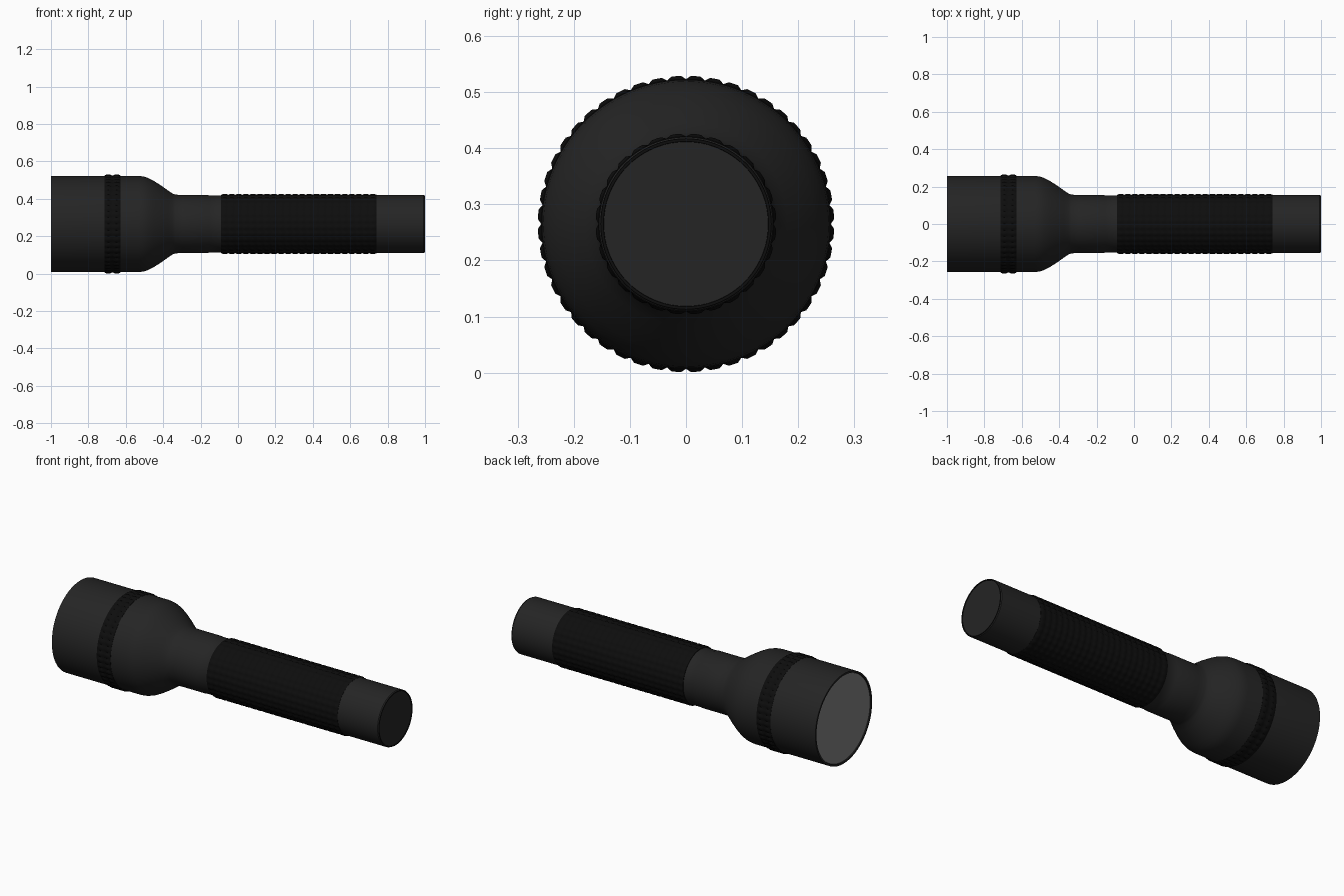
import bpy, bmesh
from math import sin, cos, pi

if "Cube" in bpy.data.objects:
    bpy.data.objects.remove(bpy.data.objects["Cube"])

AXIS_Z = 0.265


def material(name, rgb):
    m = bpy.data.materials.new(name)
    m.diffuse_color = (*rgb, 1)
    m.use_nodes = True
    m.node_tree.nodes["Principled BSDF"].inputs["Base Color"].default_value = m.diffuse_color
    return m


BODY = material("dark_metal", (0.018, 0.018, 0.018))
RUBBER = material("black_rubber", (0.004, 0.004, 0.004))
GLASS = material("lens_grey", (0.22, 0.22, 0.22))


def revolve(name, profile, mat, seg=96, radius=None, smooth=35):
    """Sweep (x, r) points round the x axis; radius(x, r, a) can add relief."""
    bm = bmesh.new()
    rings = []
    for x, r in profile:
        if r == 0:
            rings.append([bm.verts.new((x, 0, AXIS_Z))] * seg)
            continue
        ring = []
        for i in range(seg):
            a = 2 * pi * i / seg
            rr = radius(x, r, a) if radius else r
            ring.append(bm.verts.new((x, rr * cos(a), AXIS_Z + rr * sin(a))))
        rings.append(ring)
    for p, q in zip(rings, rings[1:]):
        for i in range(seg):
            j = (i + 1) % seg
            corners = list(dict.fromkeys((p[i], p[j], q[j], q[i])))
            bm.faces.new(corners)
    bmesh.ops.recalc_face_normals(bm, faces=bm.faces)
    me = bpy.data.meshes.new(name)
    bm.to_mesh(me)
    bm.free()
    ob = bpy.data.objects.new(name, me)
    bpy.context.collection.objects.link(ob)
    me.materials.append(mat)
    bpy.ops.object.select_all(action='DESELECT')
    ob.select_set(True)
    bpy.context.view_layer.objects.active = ob
    bpy.ops.object.shade_smooth_by_angle(angle=smooth * pi / 180)
    return ob


def knurled(name, x0, x1, base, height, around, along):
    """Sleeve covered in a grid of raised pads."""
    n = along * 4
    xs = [x0 + (x1 - x0) * i / n for i in range(n + 1)]

    def relief(x, r, a):
        if r < base:
            return r
        u = abs(sin(pi * along * (x - x0) / (x1 - x0)))
        v = abs(sin(around * a / 2))
        return r + height * min(1, 1.4 * u) * min(1, 1.4 * v)

    profile = [(x0, base - 0.02)] + [(x, base) for x in xs] + [(x1, base - 0.02)]
    revolve(name, profile, RUBBER, around * 4, relief, 60)


# Head: recessed front rim, barrel and curved taper into the neck
revolve("head", [(-0.985, 0), (-0.985, 0.245), (-1.0, 0.247), (-1.0, 0.257),
                 (-0.53, 0.257), (-0.505, 0.254), (-0.48, 0.246),
                 (-0.45, 0.230), (-0.41, 0.205), (-0.375, 0.180),
                 (-0.35, 0.163), (-0.335, 0.157), (-0.30, 0.155), (-0.30, 0)], BODY)

# Lens
revolve("lens", [(-0.995, 0), (-0.995, 0.245), (-0.986, 0.245)], GLASS)

# Neck and main tube
revolve("tube", [(-0.33, 0), (-0.33, 0.155), (-0.16, 0.155), (-0.155, 0.153),
                 (-0.09, 0.153), (-0.085, 0.155), (0.74, 0.155), (0.74, 0)], BODY)

# Tail cap with a thin edge ring
revolve("tail_cap", [(0.73, 0), (0.73, 0.155), (0.993, 0.155), (0.997, 0.152),
                     (0.997, 0)], BODY)
revolve("tail_ring", [(0.994, 0.146), (1.0, 0.147), (1.0, 0.152), (0.994, 0.153)], RUBBER)

# Knurled handle grip and head band
knurled("handle_grip", -0.09, 0.74, 0.156, 0.005, 28, 22)
knurled("head_band", -0.715, -0.627, 0.258, 0.006, 48, 2)
